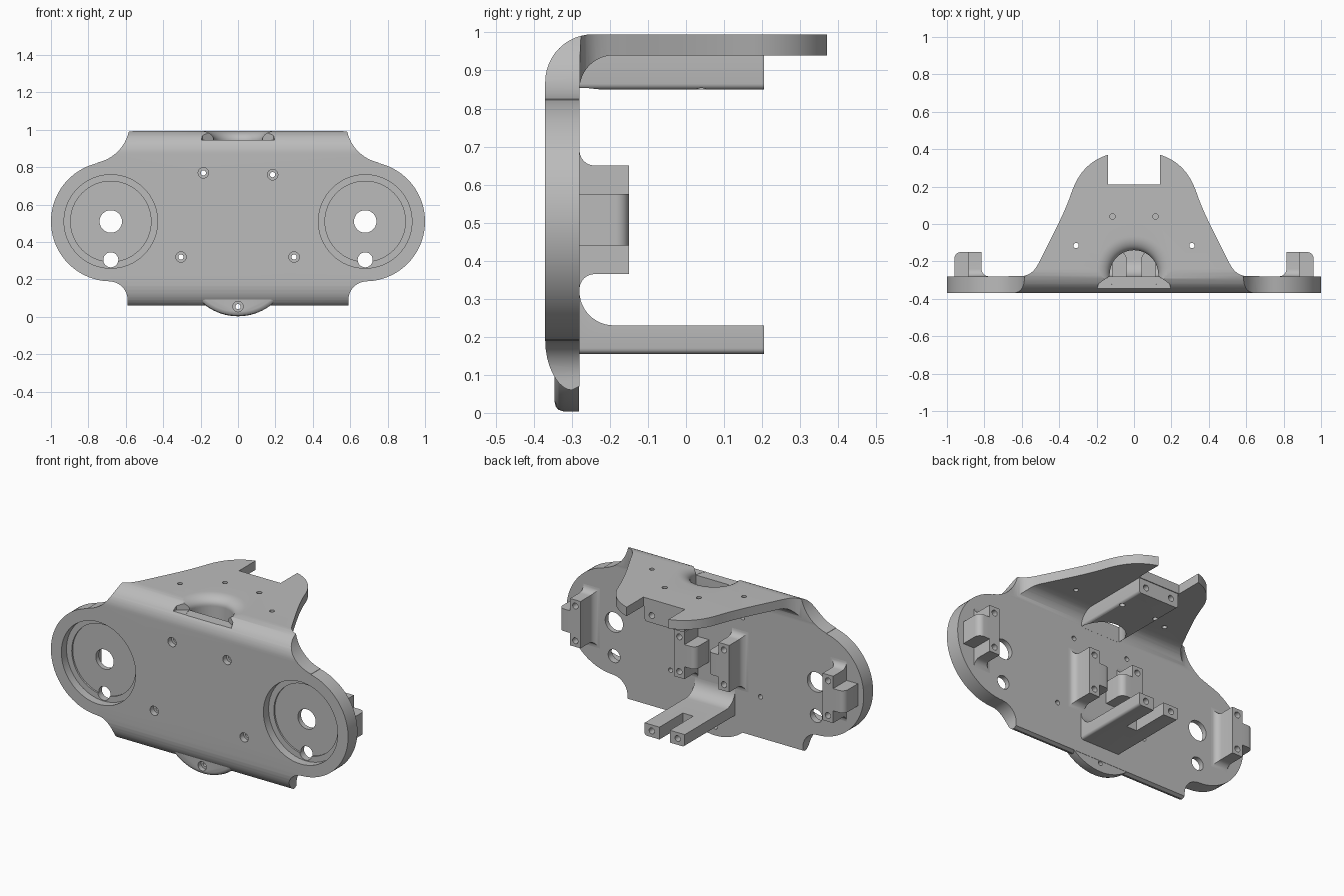
import bpy, bmesh
from math import radians, sin, cos
from mathutils import Vector
from mathutils.geometry import interpolate_bezier

if "Cube" in bpy.data.objects:
    bpy.data.objects.remove(bpy.data.objects["Cube"])

grey = bpy.data.materials.new("plain grey")
grey.use_nodes = True
grey.diffuse_color = (0.5, 0.5, 0.5, 1)
grey.node_tree.nodes["Principled BSDF"].inputs["Base Color"].default_value = (0.5, 0.5, 0.5, 1)


def arc(cx, cy, r, a0, a1, n=12):
    angles = [radians(a0 + (a1 - a0) * i / n) for i in range(n + 1)]
    return [(cx + r * cos(a), cy + r * sin(a)) for a in angles]


def bezier(a, b, c, d, n=10):
    return [tuple(p) for p in interpolate_bezier(*[Vector(q) for q in (a, b, c, d)], n)]


def mirrored(half):
    return half + [(-x, y) for x, y in reversed(half)]


def loft(name, loops):
    """Skin a stack of equal-length loops and cap both ends."""
    bm = bmesh.new()
    rings = [[bm.verts.new(p) for p in loop] for loop in loops]
    for a, b in zip(rings, rings[1:]):
        for i in range(len(a)):
            j = (i + 1) % len(a)
            bm.faces.new((a[i], a[j], b[j], b[i]))
    bm.faces.new(rings[0])
    bm.faces.new(rings[-1])
    bmesh.ops.recalc_face_normals(bm, faces=bm.faces)
    mesh = bpy.data.meshes.new(name)
    bm.to_mesh(mesh)
    bm.free()
    mesh.materials.append(grey)
    obj = bpy.data.objects.new(name, mesh)
    bpy.context.collection.objects.link(obj)
    return obj


def place(points, axis, h):
    """Lift 2D points to 3D, at height h along the given axis."""
    if axis == "x":
        return [(h, a, b) for a, b in points]
    if axis == "y":
        return [(a, h, b) for a, b in points]
    return [(a, b, h) for a, b in points]


def prism(name, points, axis, lo, hi):
    return loft(name, [place(points, axis, lo), place(points, axis, hi)])


def box_points(x0, x1, y0, y1):
    return [(x0, y0), (x1, y0), (x1, y1), (x0, y1)]


def rod(cx, cy, r, axis, lo, hi, n=32):
    return prism("cutter", arc(cx, cy, r, 0, 360, n)[:-1], axis, lo, hi)


def combine(targets, tool, operation="DIFFERENCE"):
    tool.hide_render = True
    for obj in targets:
        mod = obj.modifiers.new("cut", "BOOLEAN")
        mod.operation = operation
        mod.solver = "EXACT"
        mod.object = tool
        bpy.context.view_layer.objects.active = obj
        bpy.ops.object.modifier_apply(modifier=mod.name)
    bpy.data.objects.remove(tool)


def round_lower_edges(obj, r):
    bm = bmesh.new()
    bm.from_mesh(obj.data)
    low = min(v.co.z for v in bm.verts) + 0.001
    edges = [e for e in bm.edges if all(v.co.z < low for v in e.verts)
             and abs(e.verts[0].co.x - e.verts[1].co.x) < 0.001]
    bmesh.ops.bevel(bm, geom=edges, offset=r, segments=4, profile=0.5, affect="EDGES")
    bm.to_mesh(obj.data)
    bm.free()


FRONT, BACK, REAR = -0.37, -0.28, 0.205

# Face plate and top shelf: an L section trimmed by front and plan outlines
section = ([(BACK, 0.07)] + arc(-0.19, 0.85, 0.09, 180, 90) + [(0.4, 0.94), (0.4, 0.995)]
           + arc(-0.245, 0.87, 0.125, 90, 180)
           + bezier((FRONT, 0.19), (FRONT, 0.12), (-0.335, 0.06), (-0.3, 0.06)))
body = prism("face_plate_and_shelf", section, "x", -1.1, 1.1)

front_half = ([(0.575, 1.1), (0.575, 1.0)] + arc(0.798, 1.04, 0.22, 193, 257.5)
              + arc(0.68, 0.51, 0.32, 77.5, -90, 40)
              + arc(0.69, 0.09, 0.1, 90, 180) + [(0.59, 0)])
combine([body], prism("trim", mirrored(front_half), "y", -0.5, 0.5), "INTERSECT")

plan_half = ([(1.1, -0.5), (1.1, -0.279)]
             + bezier((0.61, -0.279), (0.54, -0.279), (0.52, -0.23), (0.49, -0.17))
             + bezier((0.49, -0.17), (0.43, -0.05), (0.37, 0.06), (0.33, 0.18))[1:]
             + bezier((0.33, 0.18), (0.29, 0.29), (0.22, 0.345), (0.14, 0.37))[1:]
             + [(0.14, 0.21)])
combine([body], prism("trim", mirrored(plan_half), "z", -0.1, 1.1), "INTERSECT")

# Rounded tab below the plate
tab_loops = []
for y, r in ((-0.281, 0.289), (-0.32, 0.289), (-0.335, 0.284), (-0.342, 0.276), (-0.345, 0.265)):
    tab_loops.append(place(arc(0, 0.292, r, -36, -144, 24), "y", y))
tab = loft("bottom_tab", tab_loops)

# Block under the shelf and forked bracket below it
block = prism("shelf_block", box_points(-0.285, REAR, 0.85, 0.945), "x", -0.135, 0.135)
fork_side = ([(-0.29, 0.155), (REAR, 0.155), (REAR, 0.23)]
             + arc(-0.19, 0.32, 0.09, 270, 180) + [(-0.29, 0.32)])
fork = prism("fork_bracket", fork_side, "x", -0.135, 0.135)
for part in (block, fork):
    round_lower_edges(part, 0.015)
combine([fork], prism("cutter", box_points(-0.035, 0.035, -0.02, 0.3), "z", 0, 0.5))
for x in (-0.087, 0.087):
    combine([block], rod(x, 0.895, 0.018, "y", 0.1, 0.3, 20))
    combine([fork], rod(x, 0.193, 0.018, "y", 0.1, 0.3, 20))

# Flared arch opening behind the top edge, with a flat ledge in front
flare = []
for i in range(9):
    a = radians(90 * i / 8)
    flare.append((0.945 + 0.05 * sin(a), 0.13 + 0.075 * (1 - cos(a))))
flare.append((1.1, 0.205))
combine([body, block], loft("cutter", [place(arc(0, -0.27, r, 0, 360, 48)[:-1], "z", z)
                                       for z, r in flare]))
arch = [(-0.13, -0.2795)] + arc(0, -0.27, 0.13, 180, 0, 24) + [(0.13, -0.2795)]
combine([body, block], prism("cutter", arch, "z", 0.8, 0.96))
ledge = [(-0.21, -0.4), (0.21, -0.4), (0.19, -0.32), (0.125, -0.275), (-0.125, -0.275), (-0.19, -0.32)]
combine([body], prism("cutter", ledge, "z", 0.946, 1.1))

# Stepped round pockets and through holes in the side lobes
for s in (-1, 1):
    x = s * 0.68
    for z, r, depth in ((0.51, 0.25, 0.05), (0.51, 0.215, 0.06), (0.51, 0.06, 0.2), (0.305, 0.04, 0.2)):
        combine([body], rod(x, z, r, "y", -0.5, FRONT + depth, 64))

# Counterbored screw holes in the plate and plain holes in the shelf
for x, z in ((-0.185, 0.77), (0.185, 0.76), (-0.305, 0.32), (0.3, 0.32), (0, 0.055)):
    targets = [body, tab] if x == 0 else [body]
    combine(targets, rod(x, z, 0.028, "y", -0.5, -0.335 + (0.02 if x == 0 else 0), 24))
    combine(targets, rod(x, z, 0.014, "y", -0.5, -0.2, 20))
for s in (-1, 1):
    combine([body, block], rod(s * 0.115, 0.04, 0.015, "z", 0.7, 1.1, 20))
    combine([body], rod(s * 0.31, -0.115, 0.014, "z", 0.7, 1.1, 20))

# Rear mounts: filleted block with two screw holes and a rounded lug
parts = [body, tab, block, fork]
TIP = -0.15


def mount(label, s, x0, x1, x2):
    d = 1 if x1 > x0 else -1
    steps = [(BACK - 0.005, 0.04)]
    for i in range(7):
        a = radians(15 * i)
        steps.append((BACK + 0.04 * (1 - cos(a)), 0.04 * (1 - sin(a))))
    steps.append((TIP, 0))
    loops = [place(box_points(s * (x0 - d * e), s * x1, 0.365 - e, 0.65 + e), "y", y)
             for y, e in steps]
    base = loft(label + "_mount", loops)
    for z in (0.402, 0.613):
        combine([base], rod(s * (x0 + x1) / 2, z, 0.018, "y", -0.22, -0.1, 20))
    r = 0.035
    corner = [(s * (x2 - d * r + d * px), py) for px, py in arc(0, TIP - r, r, 0, 90, 8)]
    outline = [(s * x1, BACK - 0.005), (s * x2, BACK - 0.005)] + corner + [(s * x1, TIP)]
    lug = prism(label + "_lug", outline, "z", 0.44, 0.575)
    parts.extend((base, lug))


for side, s in (("left", 1), ("right", -1)):
    mount(side + "_outer", s, 0.815, 0.885, 0.96)
    mount(side + "_inner", s, 0.185, 0.115, 0.04)

# Smooth curved surfaces, keep hard edges
bpy.ops.object.select_all(action="DESELECT")
for obj in parts:
    obj.select_set(True)
bpy.context.view_layer.objects.active = body
bpy.ops.object.shade_smooth_by_angle(angle=radians(30))
